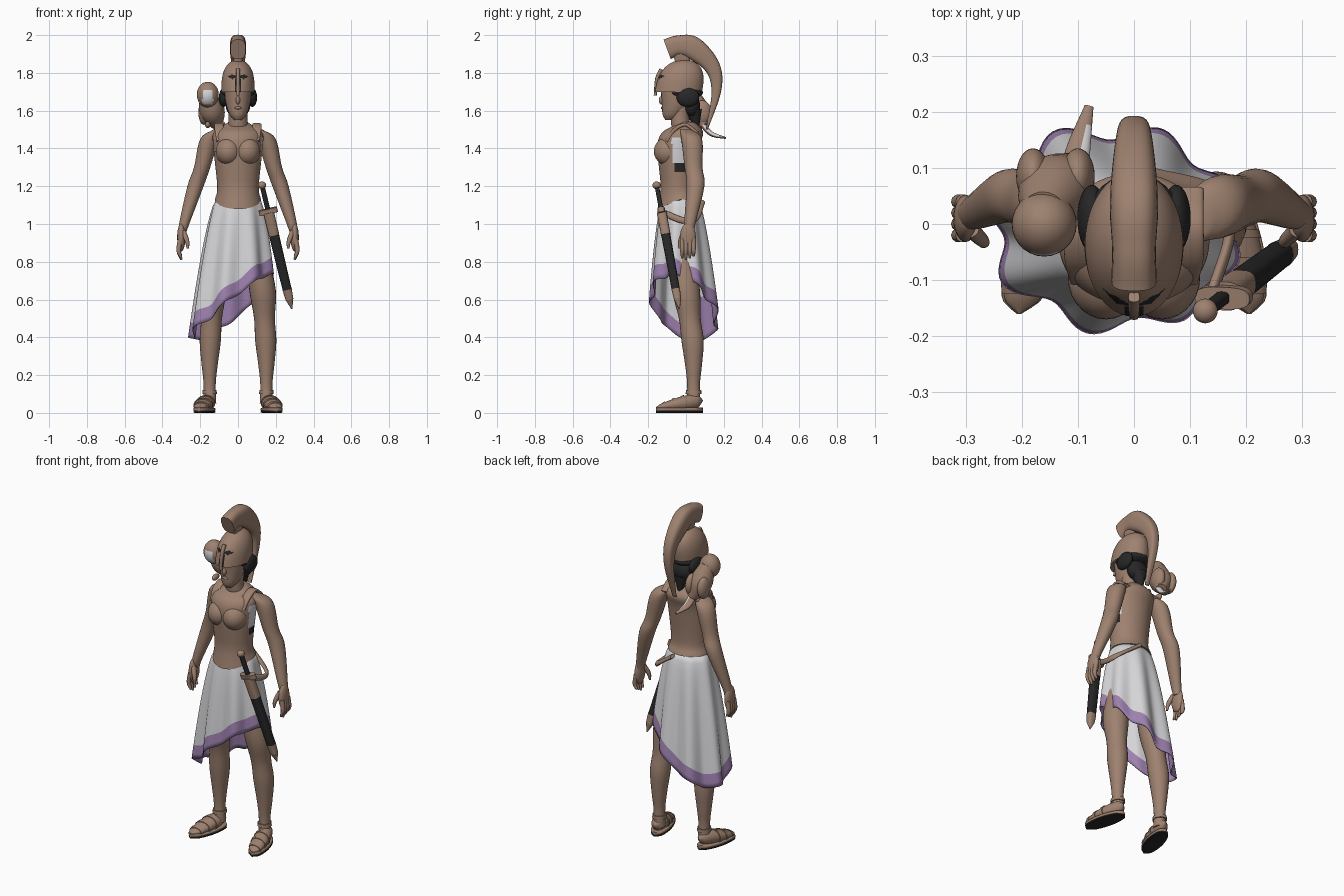
import bpy, bmesh, math
from mathutils import Vector

default_cube = bpy.data.objects.get("Cube")
if default_cube:
    bpy.data.objects.remove(default_cube, do_unlink=True)


def material(name, red, green, blue):
    mat = bpy.data.materials.new(name)
    mat.use_nodes = True
    mat.diffuse_color = (red, green, blue, 1)
    shader = next(node for node in mat.node_tree.nodes if node.type == 'BSDF_PRINCIPLED')
    shader.inputs["Base Color"].default_value = mat.diffuse_color
    shader.inputs["Roughness"].default_value = .8
    return mat


BRONZE = material("bronze brown", .34, .22, .16)
WHITE = material("white cloth", .67, .66, .68)
PURPLE = material("purple trim", .34, .22, .43)
BLACK = material("near black", .02, .02, .02)
parts = []


def finish(name, bm, materials):
    bmesh.ops.recalc_face_normals(bm, faces=bm.faces)
    mesh = bpy.data.meshes.new(name)
    bm.to_mesh(mesh)
    bm.free()
    for mat in materials:
        mesh.materials.append(mat)
    part = bpy.data.objects.new(name, mesh)
    bpy.context.collection.objects.link(part)
    parts.append(part)
    return part


def paint(part, index, rule):
    for face in part.data.polygons:
        if rule(face.center, face.normal):
            face.material_index = index


def spline(points, steps):
    """Smooth curve through points of any dimension."""
    points = [Vector(point) for point in points]
    first = points[0] * 2 - points[1]
    last = points[-1] * 2 - points[-2]
    padded = [first, *points, last]
    curve = []
    for before, start, end, after in zip(padded, padded[1:], padded[2:], padded[3:]):
        for step in range(steps):
            t = step / steps
            curve.append(start + (end - before) * t / 2
                         + (before * 2 - start * 5 + end * 4 - after) * t * t / 2
                         + (after - before + (start - end) * 3) * t ** 3 / 2)
    return curve + [points[-1]]


def loft(name, rings, materials=(BRONZE,), axis=None, flat=1, sides=24, steps=5, power=1, flip=1):
    """Skin rings (x, y, z, radius, optional second radius).

    Rings lie across the given axis, or else across the path itself.
    """
    rings = [ring if len(ring) > 4 else (*ring, ring[3] * flat) for ring in rings]
    curve = spline(rings, steps)
    centers = [Vector((flip * ring[0], ring[1], ring[2])) for ring in curve]
    bm = bmesh.new()
    loops = []
    for i, ring in enumerate(curve):
        across = Vector((1, 0, 0))
        if axis:
            along_path = axis
        else:
            along_path = (centers[min(i + 1, len(centers) - 1)] - centers[max(i - 1, 0)]).normalized()
            across = (across - along_path * along_path.x).normalized()
        other = along_path.cross(across)
        loop = []
        for k in range(sides):
            angle = math.tau * k / sides
            c, s = (math.copysign(abs(w) ** power, w) for w in (math.cos(angle), math.sin(angle)))
            offset = across * c * max(ring[3], .001) + other * s * max(ring[4], .001)
            loop.append(bm.verts.new(centers[i] + offset))
        loops.append(loop)
    for lower, upper in zip(loops, loops[1:]):
        for k in range(sides):
            bm.faces.new((lower[k - 1], lower[k], upper[k], upper[k - 1]))
    bm.faces.new(loops[0])
    bm.faces.new(loops[-1])
    return finish(name, bm, materials)


def blob(name, center, size, materials=(BRONZE,)):
    bm = bmesh.new()
    bmesh.ops.create_uvsphere(bm, u_segments=28, v_segments=18, radius=1)
    bmesh.ops.scale(bm, vec=size, verts=bm.verts)
    bmesh.ops.translate(bm, vec=center, verts=bm.verts)
    return finish(name, bm, materials)


UP = Vector((0, 0, 1))
FORWARD = Vector((0, -1, 0))

# Cuirass and torso, with a front edge that dips and one open armhole
torso = loft("torso", [(0, -.03, 1.13, .122), (0, -.04, 1.2, .11), (0, -.04, 1.4, .13),
                       (0, -.02, 1.48, .13), (0, 0, 1.52, .08), (0, 0, 1.54, .05)],
             (BRONZE, WHITE, BLACK), UP, flat=.85, sides=64)
for vertex in torso.data.vertices:
    drop = 7 * max(0, 1.2 - vertex.co.z) * max(0, -vertex.co.y - .03)
    vertex.co.z -= drop
    vertex.co.y -= drop / 3


def in_armhole(center, width):
    return center.x > .09 and abs(center.y + .03) < width


paint(torso, 1, lambda center, normal: in_armhole(center, .045) and 1.33 < center.z < 1.45)
paint(torso, 2, lambda center, normal: in_armhole(center, .035) and 1.27 < center.z < 1.33)
loft("neck", [(0, -.01, 1.48, .06), (0, -.03, 1.54, .05), (0, -.03, 1.62, .05)], axis=UP)

# Draped skirt: slanted hem, deepening folds, a coloured border and a lining behind
WAIST, BORDER = 1.14, .08
columns, cloth_rows, border_rows = 128, 14, 3
bm = bmesh.new()
grid = []
for k in range(columns):
    angle = math.tau * k / columns
    c, s = math.cos(angle), math.sin(angle)
    wave = math.cos(8 * angle - 4)
    hem = .56 + .16 * c - .06 * s + .01 * wave
    edge = hem + BORDER
    heights = [WAIST + (edge - WAIST) * i / cloth_rows for i in range(cloth_rows)]
    heights += [edge - BORDER * i / border_rows for i in range(border_rows + 1)]
    column = []
    for z in heights:
        fall = (WAIST - z) / .72
        spread = .12 * fall ** .6
        fold = .02 * fall ** .7 * wave
        column.append(bm.verts.new((c * (.11 + spread + fold) - .02 * fall,
                                    s * (.09 + .8 * spread + fold) - .03 + .02 * fall, z)))
    grid.append(column)
for k in range(columns):
    left, right = grid[k - 1], grid[k]
    behind = 0 < k < columns / 2
    for i in range(cloth_rows + border_rows):
        face = bm.faces.new((left[i], left[i + 1], right[i + 1], right[i]))
        if i >= cloth_rows:
            face.material_index = 2
        elif behind and i >= cloth_rows - 3:
            face.material_index = 1
# The inner shell takes the next slot, so slot one is white outside and purple inside
skirt = finish("skirt", bm, (WHITE, WHITE, PURPLE, PURPLE))
shell = skirt.modifiers.new("thickness", 'SOLIDIFY')
shell.thickness = .006
shell.material_offset = 1


def foot_ring(t, grow=0):
    """Cross-section of the foot from heel (t = 0) to toe (t = 1)."""
    rounding = math.sin(math.pi * t) ** .4
    height = .055 * (1 - .65 * t)
    return (.15 + .055 * t, .09 - .25 * t, height + .01, .048 * rounding + grow, height * rounding + grow)


def sole_ring(t, z, half_height):
    x, y, _, width, _ = foot_ring(t, .004)
    return (x, y, z, width, half_height)


# Limbs, sandals, chest and straps, the same on both sides
lengthwise = [i / 12 for i in range(13)]
for side, sign in (("left", 1), ("right", -1)):
    loft(side + "_arm", [(.1, 0, 1.5, .03), (.15, .03, 1.45, .05), (.19, .04, 1.3, .043),
                         (.225, .05, 1.2, .043), (.285, .02, 1, .027), (.295, .02, .95, .02)],
         axis=UP, flat=1.1, flip=sign)
    blob(side + "_palm", (sign * .3, .01, .93), (.022, .042, .075))
    for finger in range(4):
        y = .02 * finger - .02
        tip = .81 + .01 * abs(finger - 1)
        loft(f"{side}_finger_{finger}", [(.305, y, .92, .013), (.314, y, .86, .012), (.3, y, tip, .006)],
             sides=10, flip=sign)
    loft(side + "_thumb", [(.29, -.01, .96, .015), (.27, -.03, .91, .012), (.265, -.035, .87, .006)],
         sides=10, flip=sign)

    loft(side + "_leg", [(.1, -.02, .85, .06), (.13, 0, .65, .07), (.14, .02, .5, .055), (.147, .035, .38, .056),
                         (.15, .04, .25, .042), (.15, .04, .15, .032), (.15, .04, .05, .035)],
         axis=UP, flat=1.05, flip=sign)
    loft(side + "_foot", [foot_ring(t) for t in lengthwise], axis=FORWARD, steps=2, flip=sign)
    loft(side + "_sole", [sole_ring(t, .005, .005) for t in lengthwise], (BLACK,), FORWARD,
         steps=2, power=.5, flip=sign)
    loft(side + "_sandal_edge", [sole_ring(t, .018, .01) for t in lengthwise], axis=FORWARD,
         steps=2, power=.5, flip=sign)
    for t in (.4, .6, .8):
        loft(side + "_sandal_strap", [foot_ring(t, .004), foot_ring(t + .06, .004)],
             axis=FORWARD, steps=1, flip=sign)
    loft(side + "_ankle_strap", [(.15, .04, .1, .038), (.15, .04, .12, .037)], axis=UP,
         flat=1.1, steps=1, flip=sign)

    blob(side + "_chest", (sign * .05, -.095, 1.385), (.068, .075, .075))
    loft(side + "_shoulder_strap", [(.09, -.1, 1.44, .024), (.1, -.06, 1.5, .024), (.1, 0, 1.525, .024),
                                    (.1, .06, 1.48, .024)], flat=.4, power=.6, flip=sign)
    loft(side + "_neck_cord", [(.09, -.05, 1.51, .007), (.04, -.1, 1.48, .007), (-.03, -.13, 1.44, .005)],
         sides=10, flip=sign)
    blob(side + "_hair_curl", (sign * .075, .01, 1.67), (.026, .06, .05), (BLACK,))

# Head and hair
loft("head", [(0, -.085, 1.55, .02), (0, -.07, 1.58, .045), (0, -.05, 1.64, .065), (0, -.045, 1.72, .075)],
     axis=UP, flat=1.2)
blob("nose", (0, -.13, 1.655), (.012, .014, .022))
blob("lips", (0, -.125, 1.615), (.018, .008, .008))
blob("hair_cap", (0, -.01, 1.695), (.09, .1, .035), (BLACK,))
blob("hair_bun", (0, .03, 1.625), (.065, .045, .06), (BLACK,))
loft("hair_tail", [(0, .04, 1.6, .045), (0, .06, 1.5, .008)], (BLACK,))

# Helmet dome with dark eye holes and nose slits
dome = []
for i in range(13):
    t = math.sin(math.pi / 2 * i / 12)
    dome.append((0, .03 * t - .04, 1.7 + .17 * t, .088 * math.sqrt(1 - t ** 3)))
helmet = loft("helmet", dome, (BRONZE, BLACK), UP, flat=1.42, sides=96)


def is_eye_hole(center, normal):
    across = abs(abs(center.x) - .03) / 2
    return center.y < -.08 and abs(center.z - 1.78) < .013 - across


def is_nose_slit(center, normal):
    return center.y < -.1 and abs(abs(center.x) - .013) < .005 and center.z < 1.77


paint(helmet, 1, is_eye_hole)
paint(helmet, 1, is_nose_slit)
loft("nose_guard", [(0, -.13, 1.82, .01), (0, -.153, 1.77, .01), (0, -.163, 1.68, .008)], sides=12, power=.6)

# Sweeping crest and its mount
crest = [(-.1, 1.925, .055), (-.04, 1.945, .053), (.04, 1.93, .06), (.14, 1.83, .042), (.16, 1.7, .025),
         (.11, 1.5, .005)]
loft("crest", [(0, y, z, .01 + .55 * h, h) for y, z, h in crest], sides=32, steps=8, power=.7)
loft("crest_mount", [(0, -.02, 1.84, .02), (0, -.02, 1.9, .028)], axis=UP, flat=1.7, power=.5)

# Owl perched on the right shoulder
owl_head = blob("owl_head", (-.16, 0, 1.685), (.058, .058, .068), (BRONZE, WHITE))
paint(owl_head, 1, lambda center, normal: normal.y < -.4 and abs(normal.x) < .5 and abs(normal.z + .2) < .5)
loft("owl_body", [(-.16, .02, 1.7, .04), (-.14, .06, 1.6, .064), (-.11, .1, 1.52, .03)])
owl_tail = loft("owl_tail", [(-.11, .07, 1.55, .025), (-.1, .13, 1.48, .022), (-.08, .21, 1.455, .008)],
                (BRONZE, WHITE), flat=.6)
paint(owl_tail, 1, lambda center, normal: center.y < .17 and normal.x > .1 and normal.z > -.2)
for x in (-.18, -.1):
    blob("owl_wing", (x, .085, 1.59), (.03, .05, .065))
    blob("owl_foot", (x + .02, .015, 1.525), (.014, .03, .018))

# Sword in its scabbard, hung from a hip strap
POMMEL, POINT = Vector((.127, -.155, 1.205)), Vector((.285, -.035, .55))


def along_sword(name, start, end, radius, end_radius, mat=BRONZE, flat=.9):
    loft(name, [(*POMMEL.lerp(POINT, start), radius), (*POMMEL.lerp(POINT, end), end_radius)],
         (mat,), flat=flat, power=.7)


blob("pommel", POMMEL, (.022, .022, .02))
along_sword("grip", 0, .2, .013, .013, BLACK)
along_sword("guard", .19, .23, .05, .05, flat=.4)
along_sword("scabbard_mouth", .22, .4, .029, .028)
along_sword("scabbard", .4, .85, .027, .024, BLACK)
along_sword("scabbard_tip", .84, .92, .025, .021)
along_sword("scabbard_point", .92, 1, .021, .003)
loft("hip_strap", [(.14, -.12, 1.06, .01), (.17, -.02, 1.02, .01), (.155, .05, 1.03, .01), (.03, .085, 1.12, .01)],
     flat=1.7)

# Smooth shading with crisp edges
bpy.ops.object.select_all(action='DESELECT')
for part in parts:
    part.select_set(True)
bpy.context.view_layer.objects.active = parts[0]
bpy.ops.object.shade_smooth_by_angle(angle=math.radians(45))
